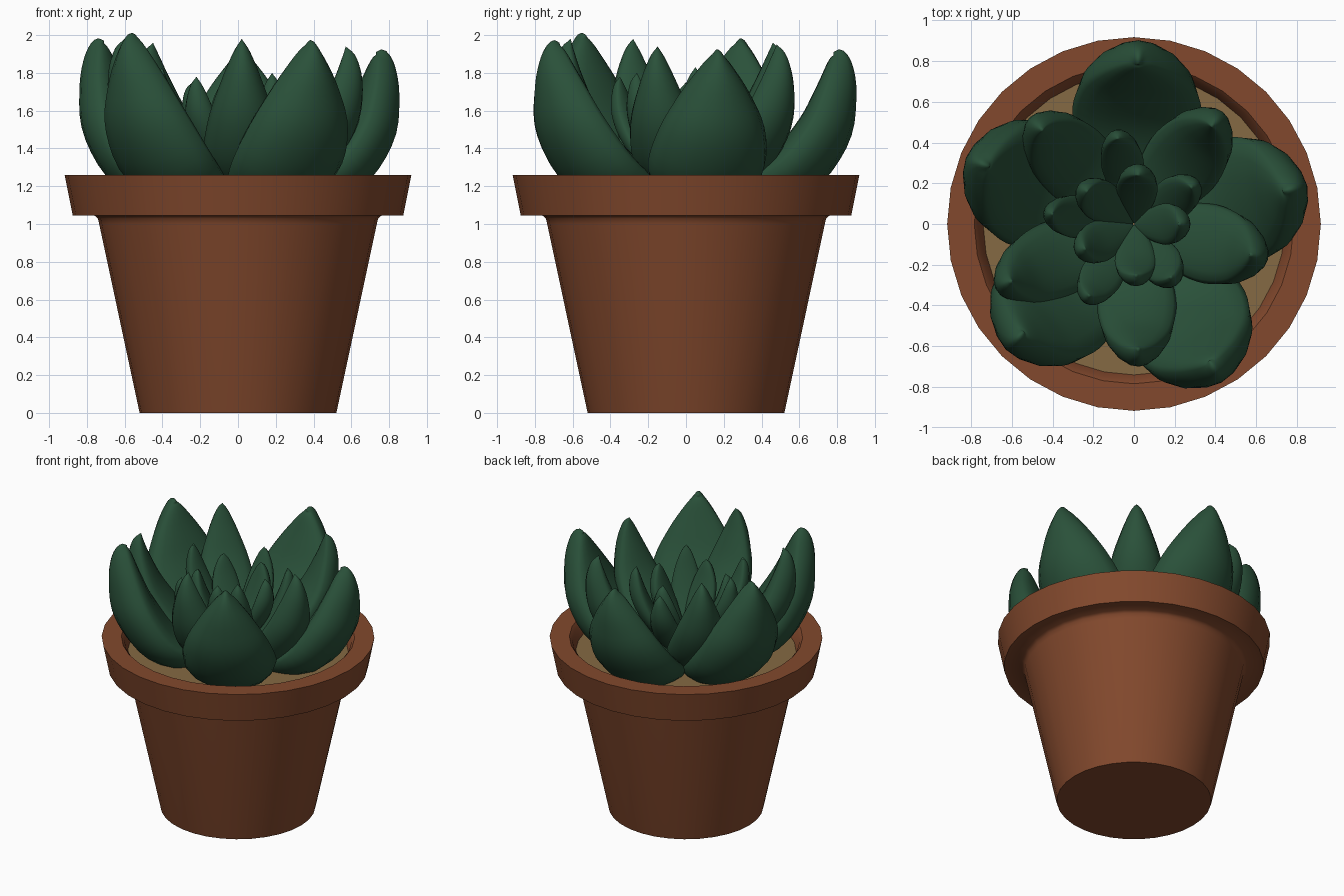
import bpy, bmesh, math
from mathutils import Vector

if "Cube" in bpy.data.objects:
    bpy.data.objects.remove(bpy.data.objects["Cube"])


def material(name, rgb):
    m = bpy.data.materials.new(name)
    m.diffuse_color = (*rgb, 1)
    m.use_nodes = True
    m.node_tree.nodes["Principled BSDF"].inputs["Base Color"].default_value = m.diffuse_color
    return m


TERRACOTTA = material("terracotta", (0.225, 0.066, 0.026))
SOIL = material("sandy soil", (0.235, 0.142, 0.056))
GREEN = material("leaf green", (0.023, 0.082, 0.042))


def finish(name, bm, mat, angle):
    bmesh.ops.remove_doubles(bm, verts=bm.verts, dist=1e-5)
    bmesh.ops.recalc_face_normals(bm, faces=bm.faces)
    me = bpy.data.meshes.new(name)
    bm.to_mesh(me)
    bm.free()
    me.materials.append(mat)
    ob = bpy.data.objects.new(name, me)
    bpy.context.collection.objects.link(ob)
    bpy.ops.object.select_all(action='DESELECT')
    ob.select_set(True)
    bpy.context.view_layer.objects.active = ob
    bpy.ops.object.shade_smooth_by_angle(angle=math.radians(angle))
    return ob


def skin(bm, rings):
    """Join closed rings of points into a tube."""
    vs = [[bm.verts.new(p) for p in ring] for ring in rings]
    for a, b in zip(vs, vs[1:]):
        for i in range(len(a)):
            j = (i + 1) % len(a)
            bm.faces.new((a[i], a[j], b[j], b[i]))
    return vs


def lathe(name, profile, mat, n=32):
    bm = bmesh.new()
    rings = [[(r * math.cos(2 * math.pi * i / n), r * math.sin(2 * math.pi * i / n), z)
              for i in range(n)] for r, z in profile]
    vs = skin(bm, rings)
    bm.faces.new(vs[0])
    bm.faces.new(vs[-1])
    return finish(name, bm, mat, 45)


def spline(rows, steps):
    """Catmull-Rom interpolation through rows of values."""
    pts = [Vector(r) for r in rows]
    pts = [2 * pts[0] - pts[1]] + pts + [2 * pts[-1] - pts[-2]]
    out = []
    for k in range(1, len(pts) - 2):
        a, b, c, d = pts[k - 1:k + 3]
        for s in range(steps):
            t = s / steps
            out.append(0.5 * (2 * b + (c - a) * t + (2 * a - 5 * b + 4 * c - d) * t * t
                              + (3 * b - a - 3 * c + d) * t ** 3))
    return out + [pts[-2]]


def leaf(name, tip, rows, n=16):
    """Thick curved leaf; rows hold (reach, height, half width, thickness),
    the first two scaled so that the leaf ends at tip."""
    x, y, z = tip
    reach = math.hypot(x, y)
    out = Vector((x / reach, y / reach, 0))
    side = Vector((-out.y, out.x, 0))
    k, h = reach / rows[-1][0], (z - 1.16) / (rows[-1][1] - 1.16)
    path = spline([(r * k, 1.16 + (zz - 1.16) * h, w, t) for r, zz, w, t in rows], 4)
    rings = []
    for i, (r, zz, w, t) in enumerate(path):
        a, b = path[max(i - 1, 0)], path[min(i + 1, len(path) - 1)]
        d = Vector((b[0] - a[0], b[1] - a[1])).normalized()
        normal = out * d.y - Vector((0, 0, d.x))
        centre = out * r + Vector((0, 0, zz))
        ring = []
        for j in range(n):
            u = 2 * math.pi * j / n
            s = math.sin(u) * (1 if math.sin(u) > 0 else 0.4)   # flatter inner side
            ring.append(centre + side * (max(w, 0) * math.cos(u)) + normal * (max(t, 0) * s))
        rings.append(ring)
    bm = bmesh.new()
    vs = skin(bm, rings)
    bm.faces.new(vs[0])
    return finish(name, bm, GREEN, 70)


# Pot with overhanging rim, and the soil inside
lathe("pot", [(0.52, 0), (0.524, 0.015), (0.735, 1.0), (0.742, 1.03), (0.76, 1.045),
              (0.875, 1.045), (0.918, 1.26), (0.785, 1.26), (0.765, 1.235),
              (0.735, 1.14)], TERRACOTTA)
lathe("soil", [(0.735, 1.12), (0.742, 1.16)], SOIL)

# Leaf rings: shape rows, then the leaf tips
OUTER = [(0.04, 1.15, 0.06, 0.05), (0.28, 1.20, 0.22, 0.14), (0.51, 1.32, 0.315, 0.21),
         (0.665, 1.51, 0.285, 0.21), (0.74, 1.69, 0.19, 0.165), (0.78, 1.83, 0.09, 0.11),
         (0.79, 1.89, 0.035, 0.06), (0.775, 1.91, 0, 0)]
MIDDLE = [(0.03, 1.18, 0.05, 0.04), (0.20, 1.25, 0.15, 0.10), (0.38, 1.38, 0.195, 0.15),
          (0.52, 1.57, 0.17, 0.15), (0.59, 1.76, 0.105, 0.115), (0.615, 1.90, 0.045, 0.06),
          (0.61, 1.97, 0, 0)]
INNER = [(0.02, 1.20, 0.03, 0.03), (0.17, 1.30, 0.08, 0.06), (0.29, 1.45, 0.105, 0.08),
         (0.37, 1.60, 0.085, 0.08), (0.405, 1.73, 0.04, 0.045), (0.41, 1.79, 0, 0)]
HEART = [(0.01, 1.22, 0.03, 0.02), (0.09, 1.33, 0.08, 0.05), (0.17, 1.47, 0.102, 0.07),
         (0.22, 1.60, 0.085, 0.075), (0.24, 1.71, 0.04, 0.045), (0.24, 1.76, 0, 0)]
RINGS = {
    "outer_leaf": (OUTER, [(0.73, 0.16, 1.91), (0.02, 0.78, 1.91), (-0.71, 0.28, 1.97),
                           (-0.54, -0.53, 2.0), (0.37, -0.67, 1.96)]),
    "middle_leaf": (MIDDLE, [(0.38, 0.48, 1.95), (-0.45, 0.46, 1.96), (-0.60, -0.28, 1.98),
                             (0.02, -0.61, 1.98), (0.57, -0.15, 1.94)]),
    "inner_leaf": (INNER, [(0.28, 0.18, 1.78), (-0.08, 0.42, 1.75), (-0.40, 0.05, 1.83),
                           (-0.22, -0.35, 1.78), (0.18, -0.26, 1.80)]),
    "heart_leaf": (HEART, [(0.22, 0.0, 1.75), (0.02, 0.24, 1.73), (-0.23, 0.16, 1.76),
                           (-0.24, -0.12, 1.75), (0.01, -0.25, 1.74)]),
}
for name, (rows, tips) in RINGS.items():
    for i, tip in enumerate(tips, 1):
        leaf(f"{name}_{i}", tip, rows)
